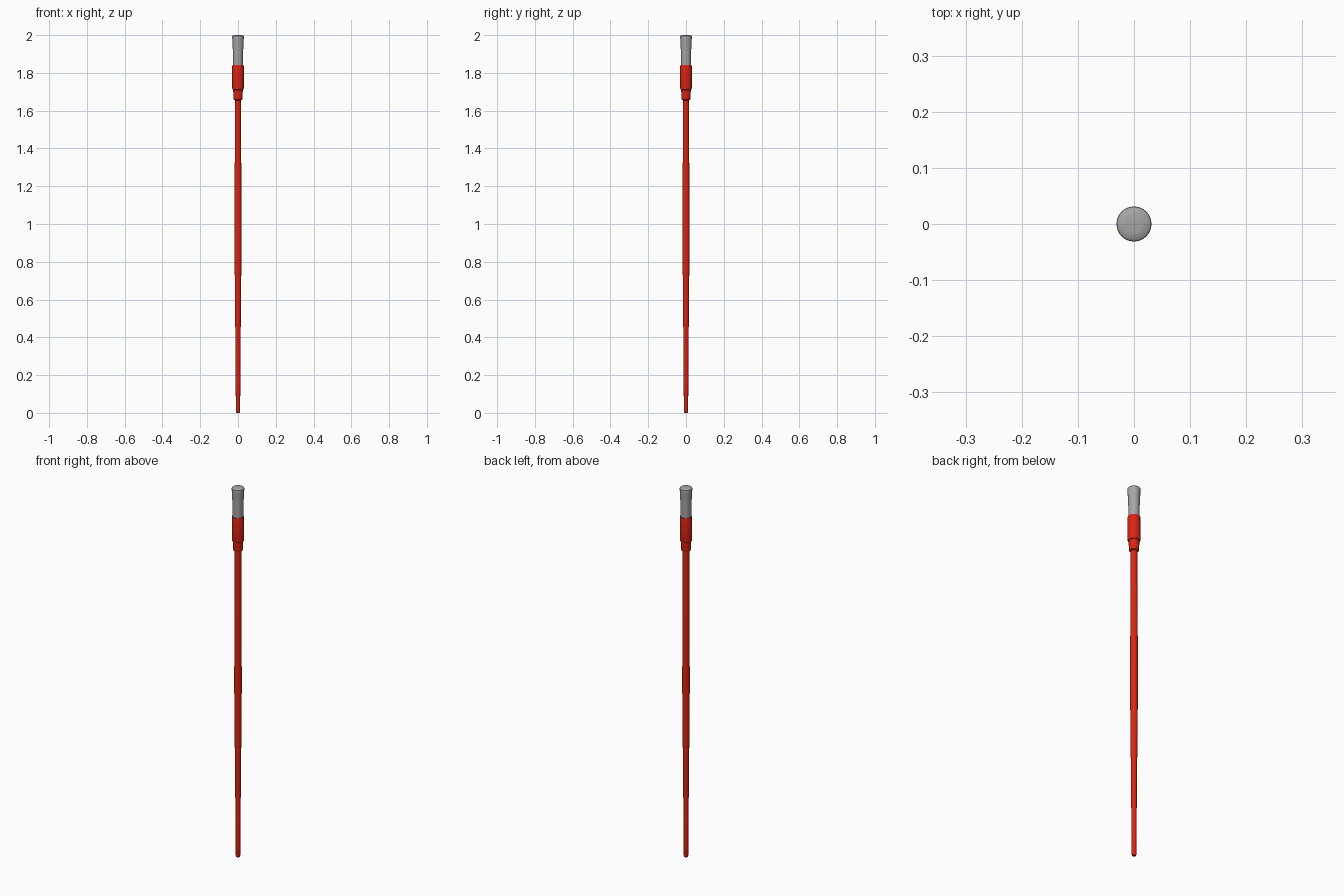
import bpy, bmesh, math

if "Cube" in bpy.data.objects:
    bpy.data.objects.remove(bpy.data.objects["Cube"])


def material(name, rgb):
    m = bpy.data.materials.new(name)
    m.diffuse_color = (*rgb, 1)
    m.use_nodes = True
    m.node_tree.nodes["Principled BSDF"].inputs["Base Color"].default_value = m.diffuse_color
    return m


red = material("red paint", (0.72, 0.018, 0.006))
grey = material("grey bristle", (0.38, 0.38, 0.38))


def lathe(name, profile, mat, sides=32):
    """Closed turned solid from (radius, z) points, bottom to top."""
    bm = bmesh.new()
    rings = [[bm.verts.new((r * math.cos(2 * math.pi * i / sides),
                            r * math.sin(2 * math.pi * i / sides), z))
              for i in range(sides)] for r, z in profile]
    for a, b in zip(rings, rings[1:]):
        for i in range(sides):
            j = (i + 1) % sides
            bm.faces.new((a[i], a[j], b[j], b[i]))
    bm.faces.new(rings[0][::-1])
    bm.faces.new(rings[-1])
    me = bpy.data.meshes.new(name)
    bm.to_mesh(me)
    bm.free()
    me.materials.append(mat)
    ob = bpy.data.objects.new(name, me)
    bpy.context.collection.objects.link(ob)
    bpy.ops.object.select_all(action='DESELECT')
    ob.select_set(True)
    bpy.context.view_layer.objects.active = ob
    bpy.ops.object.shade_smooth_by_angle(angle=math.radians(35))
    return ob


# long handle, thickest near the middle
lathe("handle", [(0.006, 0), (0.010, 0.003), (0.0115, 0.01), (0.0125, 0.2),
                 (0.0145, 0.45), (0.017, 0.7), (0.0185, 0.9), (0.0185, 1.0),
                 (0.0175, 1.25), (0.0165, 1.5), (0.016, 1.68)], red)

# stepped ferrule
lathe("ferrule", [(0.016, 1.655), (0.0225, 1.659), (0.024, 1.666), (0.0255, 1.71),
                  (0.029, 1.712), (0.0305, 1.718), (0.0305, 1.835),
                  (0.029, 1.843)], red)

# flared bristles with a softly rounded tip
lathe("bristles", [(0.026, 1.83), (0.0262, 1.87), (0.0275, 1.92), (0.0305, 1.98),
                   (0.0312, 1.99), (0.0305, 1.995), (0.027, 1.998),
                   (0.015, 2.0)], grey)
